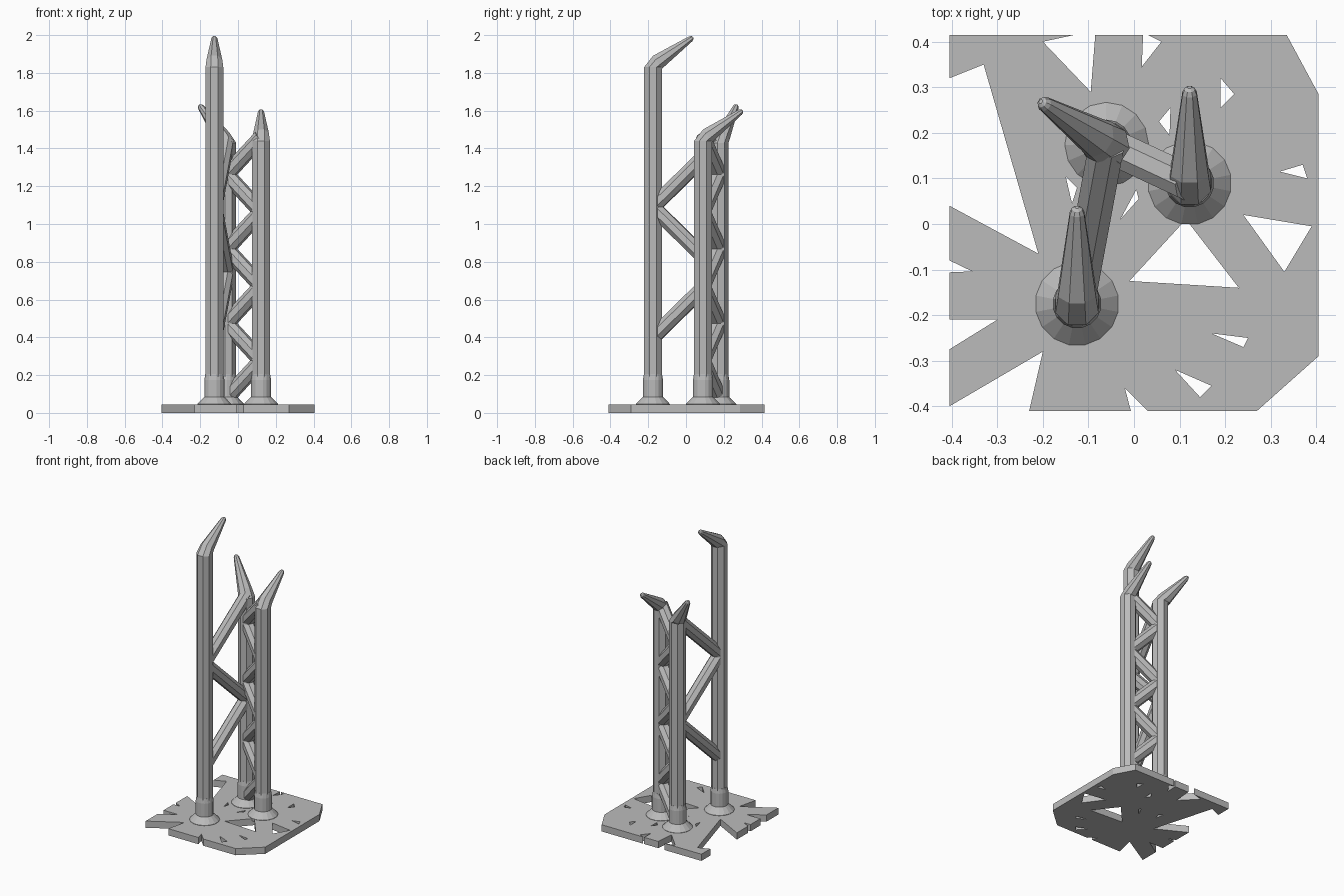
import bpy, bmesh, math
from mathutils import Vector

if "Cube" in bpy.data.objects:
    bpy.data.objects.remove(bpy.data.objects["Cube"], do_unlink=True)

UP = Vector((0, 0, 1))
COLOUR = (0.5, 0.5, 0.5, 1)
grey = bpy.data.materials.new("plain_grey")
grey.diffuse_color = COLOUR
grey.use_nodes = True
grey.node_tree.nodes["Principled BSDF"].inputs["Base Color"].default_value = COLOUR


def loft(name, side, rings, sides=8):
    """Skin a capped tube through rings of (centre, axis, radius)."""
    bm = bmesh.new()
    loops = []
    for centre, axis, radius in rings:
        across = axis.normalized().cross(side)
        loop = []
        for i in range(sides):
            a = math.tau * (i + 0.5) / sides
            loop.append(bm.verts.new(
                centre + (side * math.cos(a) + across * math.sin(a)) * radius))
        loops.append(loop)
    for low, high in zip(loops, loops[1:]):
        for i in range(sides):
            j = (i + 1) % sides
            bm.faces.new((low[i], low[j], high[j], high[i]))
    bm.faces.new(loops[0][::-1])
    bm.faces.new(loops[-1])
    bmesh.ops.recalc_face_normals(bm, faces=bm.faces)
    mesh = bpy.data.meshes.new(name)
    bm.to_mesh(mesh)
    bm.free()
    mesh.materials.append(grey)
    obj = bpy.data.objects.new(name, mesh)
    bpy.context.collection.objects.link(obj)
    return obj


def column(name, foot, bend, tip):
    """Octagonal post ending in a bent, tapering horn, with a flared foot."""
    foot, tip = Vector((*foot, 0)), Vector(tip)
    flat = Vector((tip.x - foot.x, tip.y - foot.y, 0)).normalized()
    side = flat.cross(UP)
    elbow = foot + UP * (bend + 0.027) + flat * 0.025
    aim = (tip - elbow).normalized()
    loft(name + "_post", side, [
        (foot + UP * 0.03, UP, 0.051),
        (foot + UP * bend, UP, 0.051),
        (elbow, aim, 0.045),
        (tip, aim, 0.017),
        (tip + aim * 0.011, aim, 0.012),
        (tip + aim * 0.016, aim, 0.005)])
    profile = [(0.03, 0.092), (0.047, 0.092), (0.085, 0.054),
               (0.175, 0.054), (0.205, 0.049)]
    loft(name + "_foot", side,
         [(foot + UP * z, UP, r) for z, r in profile], 16)


def zigzag(name, start, end, heights):
    """Diagonal struts bouncing between two columns."""
    ends = (start, end)
    for i in range(len(heights) - 1):
        a = Vector((*ends[i % 2], heights[i]))
        b = Vector((*ends[(i + 1) % 2], heights[i + 1]))
        axis = (b - a).normalized()
        side = axis.cross(UP).normalized()
        loft(f"{name}_{i + 1}", side, [(a, axis, 0.042), (b, axis, 0.042)])


# Three posts
tall, left, rear = (-0.125, -0.175), (0.122, 0.09), (-0.06, 0.175)
column("tall_column", tall, 1.83, (-0.125, 0.024, 1.98))
column("left_column", left, 1.44, (0.122, 0.287, 1.592))
column("rear_column", rear, 1.43, (-0.196, 0.263, 1.618))

# Braces
zigzag("wide_brace", tall, rear, [0.4 + 0.345 * i for i in range(4)])
zigzag("narrow_brace", rear, left, [0.08 + 0.197 * i for i in range(8)])

# Broken base plate: outline and holes in hundredths of a unit
outline = [
    (-40.5, 41.5), (-13, 41.5), (-20, 40), (-9.5, 29), (-8.5, 41.5),
    (2, 41.5), (1.7, 34.5), (6, 40), (3, 41.5), (33.5, 41.5), (40.5, 28.5),
    (40.5, -29), (27, -41), (3, -41), (-2, -36), (-.7, -41), (-23, -41),
    (-20, -28), (-40.5, -40), (-40.5, -27.5), (-30, -21), (-40.5, -21),
    (-40.5, -10.6), (-35.5, -10.4), (-40.5, -8), (-40.5, 4), (-21, -6.5),
    (-33, 35), (-40.5, 32)]
holes = [
    [(19, 32), (22, 28.5), (19, 25.5)],
    [(5.5, 22.5), (8, 25.5), (7.8, 19.5)],
    [(32, 11.5), (37, 13), (38, 10)],
    [(24, 2), (39, -.5), (33, -10.5)],
    [(11.4, 1), (23, -14), (-1, -12.5)],
    [(17, -24), (25, -25), (24, -27)],
    [(9, -32), (17, -35.5), (14.5, -38)],
    [(-15, 10.5), (-12.5, 8), (-13.6, 4.5)],
    [(-3, 1), (1, 5.5), (.5, 7.5)]]

curve = bpy.data.curves.new("base_plate", "CURVE")
curve.dimensions = "2D"
curve.fill_mode = "BOTH"
curve.extrude = 0.0225
for shape in [outline] + holes:
    spline = curve.splines.new("POLY")
    spline.points.add(len(shape) - 1)
    spline.use_cyclic_u = True
    for point, (x, y) in zip(spline.points, shape):
        point.co = (x / 100, y / 100, 0, 1)
curve.materials.append(grey)
plate = bpy.data.objects.new("base_plate", curve)
plate.location.z = 0.0225
bpy.context.collection.objects.link(plate)

# Turn the plate into a mesh
bpy.ops.object.select_all(action="DESELECT")
plate.select_set(True)
bpy.context.view_layer.objects.active = plate
bpy.ops.object.convert(target="MESH")
bpy.ops.object.shade_flat()
